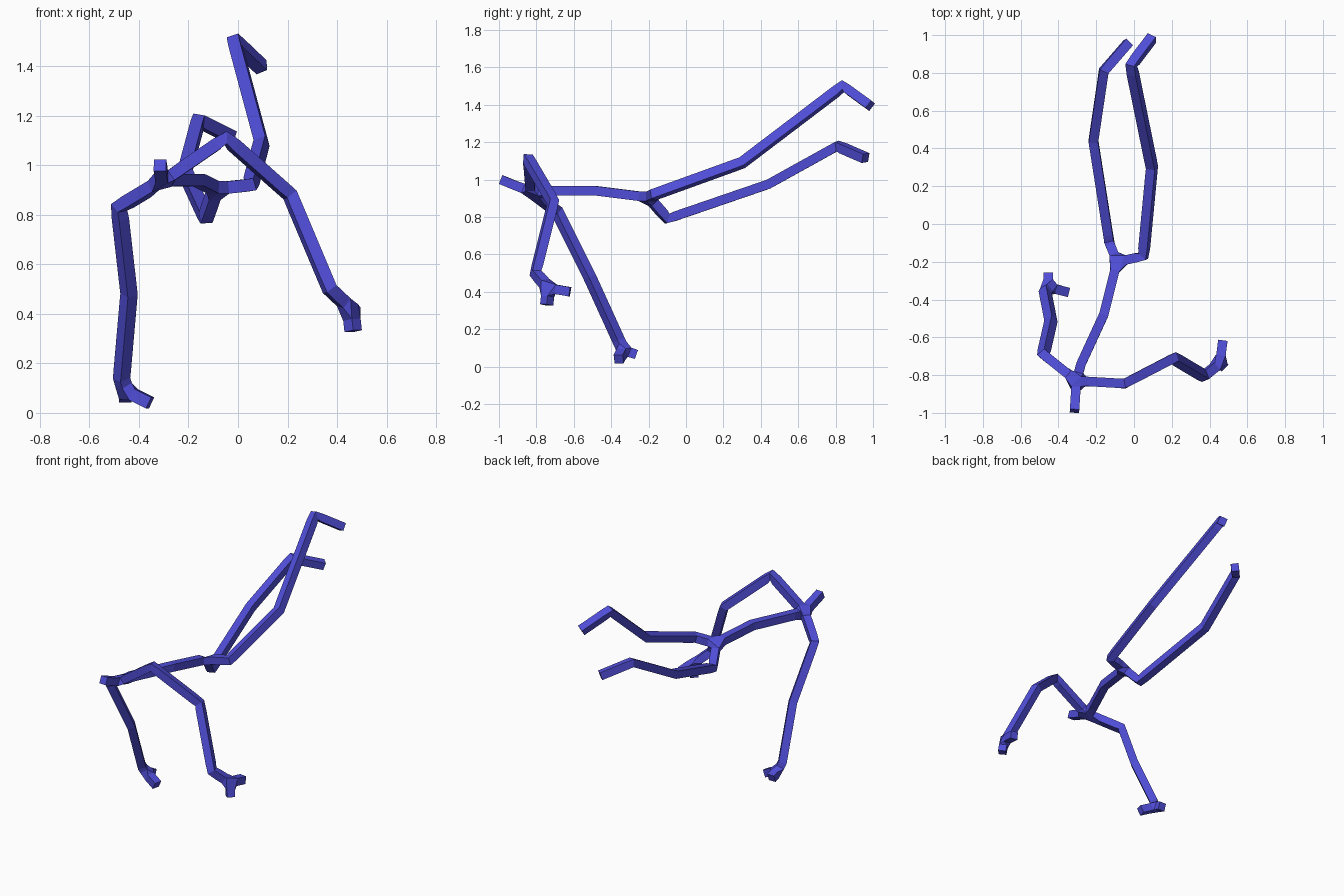
import bpy, bmesh

if "Cube" in bpy.data.objects:
    bpy.data.objects.remove(bpy.data.objects["Cube"])

RADIUS = 0.025

blue = bpy.data.materials.new("violet_blue")
blue.diffuse_color = (0.08, 0.075, 0.68, 1)
blue.use_nodes = True
blue.node_tree.nodes["Principled BSDF"].inputs["Base Color"].default_value = blue.diffuse_color

# Joint chains; each limb starts at a joint shared with the spine
pelvis = (-0.09, -0.20, 0.905)
neck = (-0.305, -0.83, 0.935)
right_palm = (0.455, -0.735, 0.42)
left_palm = (-0.455, -0.335, 0.09)
chains = {
    "spine": [pelvis, (-0.16, -0.48, 0.94), (-0.28, -0.74, 0.94), neck],
    "head": [neck, (-0.315, -0.99, 1.00)],
    "right_leg": [pelvis, (0.05, -0.17, 0.92), (0.095, 0.30, 1.09),
                  (-0.015, 0.84, 1.50), (0.095, 0.985, 1.395)],
    "left_leg": [pelvis, (-0.13, -0.10, 0.79), (-0.215, 0.44, 0.975),
                 (-0.16, 0.81, 1.18), (-0.03, 0.96, 1.115)],
    "right_arm": [neck, (-0.05, -0.845, 1.11), (0.21, -0.71, 0.88),
                  (0.37, -0.805, 0.50), right_palm],
    "right_finger": [right_palm, (0.47, -0.62, 0.40)],
    "right_thumb": [right_palm, (0.465, -0.745, 0.33)],
    "left_arm": [neck, (-0.48, -0.69, 0.83), (-0.44, -0.515, 0.48),
                 (-0.47, -0.36, 0.14), left_palm],
    "left_finger": [left_palm, (-0.455, -0.265, 0.065)],
    "left_thumb": [left_palm, (-0.355, -0.36, 0.04)],
}

# Skeleton of edges
bm = bmesh.new()
skin = bm.verts.layers.skin.verify()
joints = {}


def joint(p):
    if p not in joints:
        v = bm.verts.new(p)
        v[skin].radius = (RADIUS, RADIUS)
        v[skin].use_root = p == pelvis
        joints[p] = v
    return joints[p]


for points in chains.values():
    for a, b in zip(points, points[1:]):
        bm.edges.new((joint(a), joint(b)))

mesh = bpy.data.meshes.new("stick_body")
bm.to_mesh(mesh)
bm.free()
mesh.materials.append(blue)
body = bpy.data.objects.new("stick_body", mesh)
bpy.context.collection.objects.link(body)

# Square bars wrapped around the skeleton, flat faced
mod = body.modifiers.new("Skin", 'SKIN')
mod.use_smooth_shade = False
mod.branch_smoothing = 0
